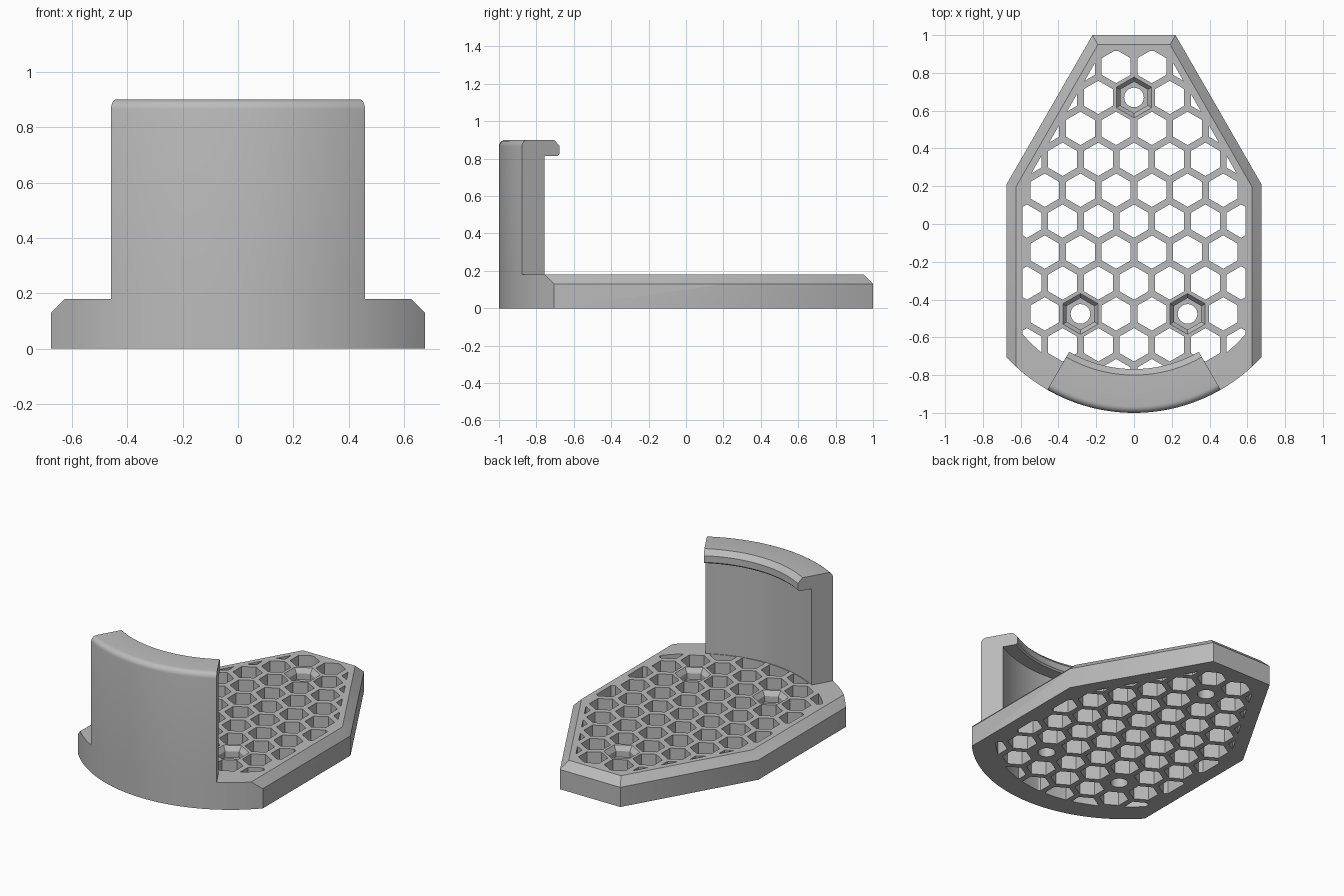
import bpy, bmesh, math
from mathutils import Vector

if "Cube" in bpy.data.objects:
    bpy.data.objects.remove(bpy.data.objects["Cube"])

grey = bpy.data.materials.new("grey plastic")
grey.diffuse_color = (0.5, 0.5, 0.5, 1)
grey.use_nodes = True
grey.node_tree.nodes["Principled BSDF"].inputs["Base Color"].default_value = grey.diffuse_color

CENTRE_Y, R_OUT, R_IN, TOP = -0.08, 0.92, 0.78, 0.18
PITCH, ROW, HOLE_R = 0.189, 0.1637, 0.0885
NUTS = [(0, 0.67), (-0.2835, -0.476), (0.2835, -0.476)]
s, c = 0.8665, 0.4991
# straight sides of the plate: outward normal and distance
SIDES = [((n[0], n[1]), n[0] * p[0] + n[1] * p[1]) for n, p in [
    ((0, 1), (0, 1)), ((s, c), (0.22, 1)), ((-s, c), (-0.22, 1)),
    ((1, 0), (0.675, 0)), ((-1, 0), (-0.675, 0))]]


def arc(r, a):
    return (r * math.sin(a), CENTRE_Y - r * math.cos(a))


def finish(name, bm):
    bmesh.ops.recalc_face_normals(bm, faces=bm.faces)
    mesh = bpy.data.meshes.new(name)
    bm.to_mesh(mesh)
    bm.free()
    ob = bpy.data.objects.new(name, mesh)
    bpy.context.collection.objects.link(ob)
    mesh.materials.append(grey)
    return ob


def smooth(ob):
    bpy.ops.object.select_all(action='DESELECT')
    ob.select_set(True)
    bpy.context.view_layer.objects.active = ob
    bpy.ops.object.shade_smooth_by_angle(angle=math.radians(30))


def loft(bm, rings, closed=False):
    """Skin a list of rings; closed joins last to first, otherwise cap."""
    vs = [[bm.verts.new(p) for p in ring] for ring in rings]
    n = len(vs[0])
    for i in range(len(vs) - (0 if closed else 1)):
        a, b = vs[i], vs[(i + 1) % len(vs)]
        for j in range(n):
            bm.faces.new((a[j], a[(j + 1) % n], b[(j + 1) % n], b[j]))
    if not closed:
        bm.faces.new(vs[0])
        bm.faces.new(vs[-1])


def prism(bm, poly, z0, z1):
    loft(bm, [[(x, y, z) for x, y in poly] for z in (z0, z1)])


def clip(poly, n, d):
    """Keep the part of a convex polygon where n.p <= d."""
    out = []
    for i, p in enumerate(poly):
        q = poly[(i + 1) % len(poly)]
        dp, dq = n[0]*p[0] + n[1]*p[1] - d, n[0]*q[0] + n[1]*q[1] - d
        if dp <= 0:
            out.append(p)
        if dp * dq < 0:
            t = dp / (dp - dq)
            out.append((p[0] + t * (q[0] - p[0]), p[1] + t * (q[1] - p[1])))
    return [p for i, p in enumerate(out) if math.dist(p, out[i - 1]) > 1e-4]


def area(poly):
    return abs(sum(p[0] * poly[i - 1][1] - p[1] * poly[i - 1][0]
                   for i, p in enumerate(poly))) / 2


# base plate: straight sides plus curved front, straight top edges chamfered
end = math.asin(0.675 / R_OUT)
outline = [(0.675, 0.21), (0.22, 1), (-0.22, 1), (-0.675, 0.21)]
outline += [arc(R_OUT, -end + 2 * end * i / 32) for i in range(33)]
bm = bmesh.new()
prism(bm, outline, 0, TOP)
for n, d in SIDES:
    point = Vector((n[0] * d, n[1] * d, TOP - 0.05))
    res = bmesh.ops.bisect_plane(
        bm, geom=bm.verts[:] + bm.edges[:] + bm.faces[:], dist=1e-5,
        plane_co=point, plane_no=Vector((n[0], n[1], 1)), clear_outer=True)
    bmesh.ops.holes_fill(bm, edges=[e for e in bm.edges if e.is_boundary])
plate = finish("base_plate", bm)

# honeycomb openings, trimmed to leave a border
bm = bmesh.new()
limits = [(n, d - 0.085) for n, d in SIDES]
for k in range(-30, 31):
    a = math.radians(k * 2)
    n = (math.sin(a), -math.cos(a))
    limits.append((n, n[1] * CENTRE_Y + 0.775))
for k in range(-2, 11):
    for i in range(-4, 5):
        x, y = (i + 0.5 * (k % 2)) * PITCH, 0.67 - k * ROW
        if any(math.dist((x, y), p) < 0.05 for p in NUTS):
            continue
        cell = [(x + HOLE_R * math.sin(j * math.pi / 3),
                 y + HOLE_R * math.cos(j * math.pi / 3)) for j in range(6)]
        for n, d in limits:
            cell = clip(cell, n, d)
        if len(cell) > 2 and area(cell) > 0.0005:
            prism(bm, cell, -0.05, TOP + 0.05)


# nut pockets: flared hexagon, flat seat and round through hole
def ring(x, y, r, z, hexagon):
    pts = []
    for j in range(24):
        a = j * math.pi / 12
        off = (a % (math.pi / 3)) - math.pi / 6
        if j % 4 == 0:
            off = math.pi / 6
        q = r * math.cos(math.pi / 6) / math.cos(off) if hexagon else r
        pts.append((x + q * math.sin(a), y + q * math.cos(a), z))
    return pts


for x, y in NUTS:
    loft(bm, [ring(x, y, 0.116, 0.19, True), ring(x, y, 0.084, 0.15, True),
              ring(x, y, 0.084, 0.11, True), ring(x, y, 0.052, 0.11, False),
              ring(x, y, 0.052, -0.05, False)])
cutter = finish("hole_cutter", bm)
cutter.hide_render = True
mod = plate.modifiers.new("holes", 'BOOLEAN')
mod.operation, mod.solver, mod.object = 'DIFFERENCE', 'EXACT', cutter
bpy.context.view_layer.objects.active = plate
plate.select_set(True)
bpy.ops.object.modifier_apply(modifier="holes")
bpy.data.objects.remove(cutter)
smooth(plate)

# curved front wall with rounded outer rim and inward lip
profile = [(R_IN, TOP), (R_OUT, TOP)]
for j in range(6):
    a = j * math.pi / 10
    profile.append((R_OUT - 0.035 + 0.035 * math.cos(a),
                    0.865 + 0.035 * math.sin(a)))
profile += [(0.72, 0.9), (0.688, 0.868), (0.688, 0.825), (0.698, 0.815),
            (R_IN, 0.815)]
bm = bmesh.new()
rings = []
for i in range(33):
    a = math.radians(-29.9 + 59.8 * i / 32)
    rings.append([(*arc(r, a), z) for r, z in profile])
loft(bm, rings)
smooth(finish("front_wall", bm))
